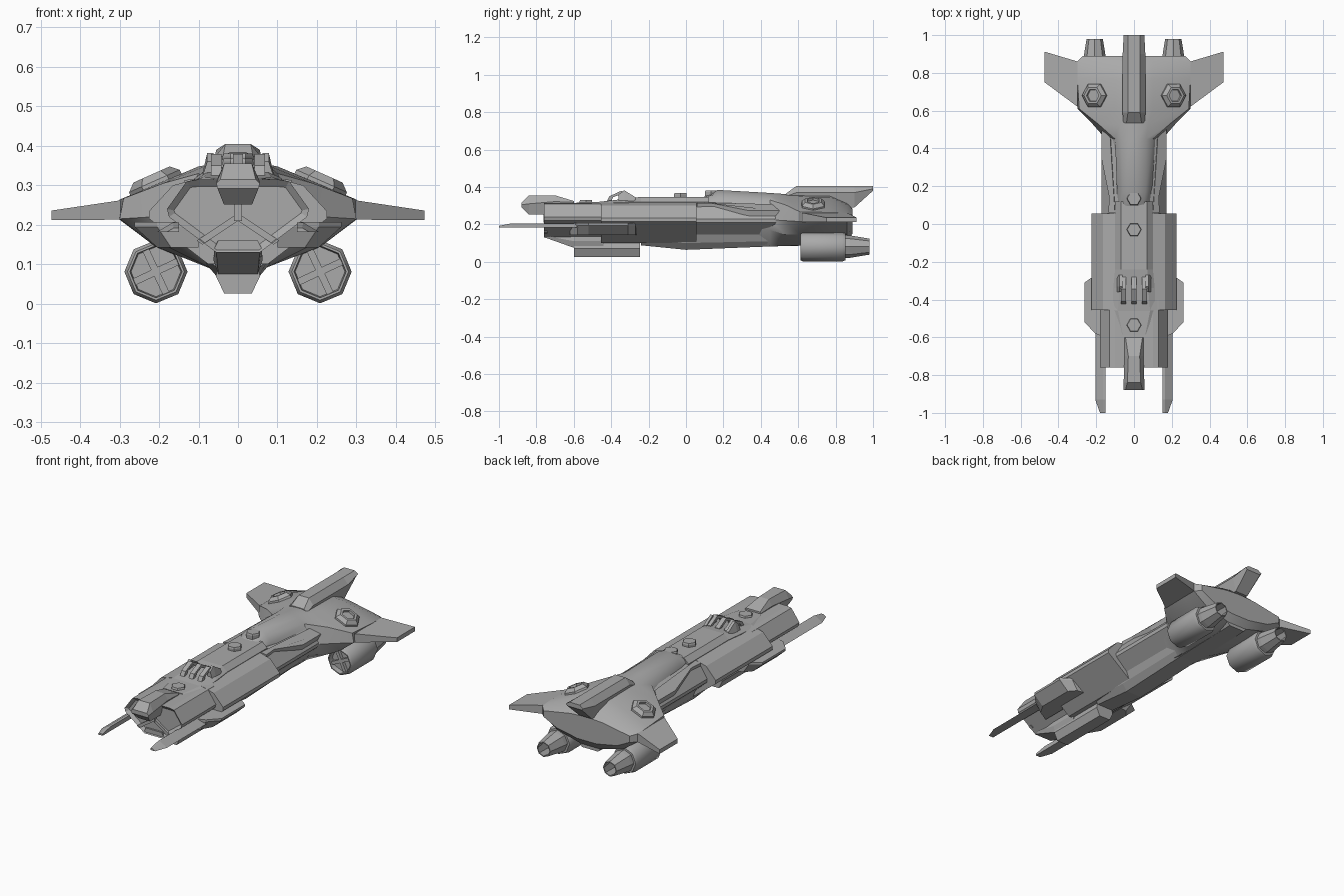
import bpy, bmesh, math
from mathutils import Matrix, Vector

# One dark grey paint for the whole craft
paint = bpy.data.materials.new("hull_grey")
paint.diffuse_color = (.40, .40, .40, 1)


def build(name, rings, caps=True, mirror=False, smooth=0, inset=None):
    """Skin a list of equal-length closed point rings; optionally mirror over x."""
    bm = bmesh.new()
    rows = [[bm.verts.new(p) for p in r] for r in rings]
    n = len(rows[0])
    for a, b in zip(rows, rows[1:]):
        for i in range(n):
            j = (i + 1) % n
            bm.faces.new((a[i], a[j], b[j], b[i]))
    first = None
    if caps:
        first = bm.faces.new(rows[0])
        bm.faces.new(rows[-1])
    bmesh.ops.recalc_face_normals(bm, faces=bm.faces)
    if inset:
        bmesh.ops.inset_region(bm, faces=[first], thickness=inset[0], depth=-inset[1])
    if mirror:
        d = bmesh.ops.duplicate(bm, geom=bm.verts[:] + bm.edges[:] + bm.faces[:])["geom"]
        for v in d:
            if isinstance(v, bmesh.types.BMVert):
                v.co.x *= -1
        bmesh.ops.reverse_faces(bm, faces=[f for f in d if isinstance(f, bmesh.types.BMFace)])
    me = bpy.data.meshes.new(name)
    bm.to_mesh(me)
    bm.free()
    me.materials.append(paint)
    ob = bpy.data.objects.new(name, me)
    bpy.context.collection.objects.link(ob)
    if smooth:
        bpy.ops.object.select_all(action='DESELECT')
        ob.select_set(True)
        bpy.context.view_layer.objects.active = ob
        bpy.ops.object.shade_smooth_by_angle(angle=math.radians(smooth))
    return ob


def loft(name, *sections, **kw):
    """Sections (y, half profile of (x, z) from top to bottom), symmetric in x."""
    rings = []
    for y, half in sections:
        left = [(-x, y, z) for x, z in reversed(half)]
        rings.append([(x, y, z) for x, z in half] + left)
    return build(name, rings, **kw)


def rib(name, profile, x, w, **kw):
    """Side profile of (y, z) extruded to width w around x."""
    return build(name, [[(x + s * w / 2, y, z) for y, z in profile] for s in (-1, 1)], **kw)


def lathe(name, profile, n, mat, **kw):
    """Profile of (height, radius) spun about local z, placed by a matrix."""
    return build(name, [[mat @ Vector((r * math.cos(math.tau * i / n), r * math.sin(math.tau * i / n), h))
                         for i in range(n)] for h, r in profile], **kw)


# Main hull sections
nose = [(.10, .315), (.13, .31), (.18, .24), (.175, .22), (.055, .13)]
loft("nose_hull", (-.76, nose), (-.40, nose), inset=(.018, .015))
mid = [(.09, .32), (.165, .30), (.225, .235), (.225, .215), (.075, .10)]
loft("middle_hull", (-.455, mid), (.055, mid))
neck = [(.08, .32), (.13, .295), (.172, .23), (.17, .21), (.07, .12)]
loft("neck_hull", (.04, neck), (.56, neck))
rib("nose_strut", [(-.762, .21), (-.762, .30), (-.74, .30), (-.74, .21)], 0, .02)
build("nose_brace", [[(.0, y, .23), (.105, y, .16), (.09, y, .15), (.0, y, .21)]
                     for y in (-.758, -.74)], mirror=True)

# Raised spine along the back
loft("spine",
     (-.585, [(.06, .318), (.065, .312), (.065, .25)]),
     (-.46, [(.085, .321), (.11, .312), (.11, .25)]),
     (-.34, [(.075, .335), (.11, .318), (.11, .25)]),
     (-.24, [(.07, .347), (.10, .32), (.10, .25)]),
     (.12, [(.07, .347), (.10, .32), (.10, .25)]))

# Rear hull blending into the wings
loft("rear_hull",
     (.09, [(.02, .345), (.05, .343), (.08, .323), (.08, .25), (.07, .20), (.05, .12)]),
     (.17, [(.02, .384), (.06, .365), (.09, .323), (.09, .25), (.08, .20), (.05, .10)]),
     (.45, [(.02, .368), (.065, .355), (.10, .33), (.15, .225), (.14, .17), (.06, .085)]),
     (.53, [(.02, .362), (.075, .352), (.19, .305), (.22, .22), (.18, .145), (.06, .085)]),
     (.61, [(.02, .358), (.10, .348), (.29, .267), (.30, .215), (.21, .145), (.06, .087)]),
     (.77, [(.02, .355), (.10, .345), (.30, .264), (.30, .213), (.21, .145), (.06, .09)]),
     (.86, [(.02, .315), (.10, .305), (.30, .26), (.30, .213), (.21, .15), (.06, .11)]),
     (.89, [(.02, .285), (.10, .28), (.27, .25), (.27, .215), (.19, .175), (.06, .15)]),
     smooth=30)
build("wing", [[(.298, .62, .213), (.298, .62, .262), (.298, .86, .262), (.298, .86, .213)],
               [(.473, .75, .212), (.473, .75, .236), (.473, .912, .236), (.473, .912, .212)]],
      mirror=True)

# Belly fairing and chin
loft("belly",
     (-.24, [(.09, .15), (.075, .11), (.05, .088)]),
     (0, [(.10, .15), (.08, .10), (.05, .064)]),
     (.45, [(.10, .15), (.08, .11), (.05, .082)]),
     (.86, [(.10, .16), (.08, .13), (.05, .092)]))
loft("chin",
     (-.755, [(.05, .16), (.06, .14), (.055, .13)]),
     (-.60, [(.06, .16), (.062, .11), (.05, .075)]),
     (-.44, [(.06, .16), (.062, .11), (.05, .075)]))
loft("ventral_block",
     (-.60, [(.045, .12), (.056, .07), (.035, .026)]),
     (-.245, [(.045, .12), (.056, .07), (.035, .026)]))

# Dorsal tail block and front turret
loft("tail_block",
     (.535, [(.04, .365), (.058, .35), (.045, .31)]),
     (.59, [(.032, .405), (.06, .37), (.045, .30)]),
     (.90, [(.032, .405), (.06, .37), (.04, .29)]),
     (1.0, [(.032, .405), (.055, .39), (.045, .38)]))
loft("front_turret",
     (-.88, [(.045, .315), (.055, .305), (.052, .292)]),
     (-.84, [(.035, .355), (.055, .31), (.036, .252)]),
     (-.70, [(.03, .355), (.05, .322), (.036, .252)]),
     (-.60, [(.045, .325), (.05, .318), (.036, .252)]))

# Forward prongs with bevelled outer edges, side pods and neck armour
build("prong", [[(.15, y, t), (i, y, t), (o, y, .182), (.15, y, .182)]
                for y, i, o, t in ((-1, .163, .18, .192), (-.93, .165, .205, .206), (-.45, .165, .205, .206))],
      mirror=True)
build("side_pod", [[(.10, -.62, z), (i, -.58, z), (o, -.52, z), (o, -.31, z), (i, -.27, z), (.10, -.26, z)]
                   for z, i, o in ((.143, .17, .205), (.195, .205, .262), (.207, .205, .262))], mirror=True)
build("neck_armour", [[(.095 + d, .06, .31 + z), (.13 + d, .06, .305 + z), (.125 + d, .14, .305 + z),
                       (.165 + d, .34, .265 + z), (.165 + d, .50, .265 + z), (.12 + d, .46, .30 + z)]
                      for d, z in ((0, -.02), (.006, .008))], mirror=True)

# Engines with spoked intakes and open nozzles
for side, label in ((-1, "left"), (1, "right")):
    m = Matrix.Translation((side * .208, 0, .081)) @ Matrix.Rotation(-math.pi / 2, 4, 'X')
    lathe(label + "_engine",
          [(.64, .005), (.64, .063), (.612, .066), (.612, .072), (.625, .08),
           (.835, .08), (.852, .073), (.852, .005)], 8, m, smooth=50)
    lathe(label + "_nozzle",
          [(.84, .05), (.84, .062), (.875, .06), (.98, .043), (.98, .037), (.88, .05), (.88, .005)], 8, m)
    for k in range(4):
        a = math.radians(25 + 90 * k)
        c, s = math.cos(a), math.sin(a)
        build(f"{label}_intake_spoke_{k}",
              [[(side * .208 + r * c - t * s, y, .081 + r * s + t * c)
                for r, t in ((0, -.009), (.064, -.009), (.064, .009), (0, .009))]
               for y in (.622, .645)])
    # Hexagonal hatch on the wing root above each engine
    h = Matrix.Translation((side * .207, .68, .30)) @ Matrix.Rotation(side * math.radians(24), 4, 'Y')
    lathe(label + "_wing_hatch",
          [(-.02, .072), (.012, .07), (.03, .05), (.03, .036), (.018, .034), (.018, .004)], 6, h)

# Small hex caps along the spine
for i, (y, z) in enumerate(((-.535, .322), (-.03, .36), (.135, .373))):
    lathe(f"spine_cap_{i}", [(-.05, .037), (0, .039), (.008, .036)], 6, Matrix.Translation((0, y, z)))

# Arched ribs over the spine vent
arch = [(-.43, .31), (-.41, .35), (-.345, .38), (-.28, .345), (-.28, .33), (-.345, .362), (-.39, .345), (-.405, .31)]
for i in range(3):
    rib(f"vent_rib_{i}", arch, (i - 1) * .055, .026)
build("vent_side_plate", [[(.058, y, .31), (.062, y, t), (.078, y, t), (.095, y, .31)]
                          for y, t in ((-.36, .36), (-.33, .382), (-.27, .345))], mirror=True)
